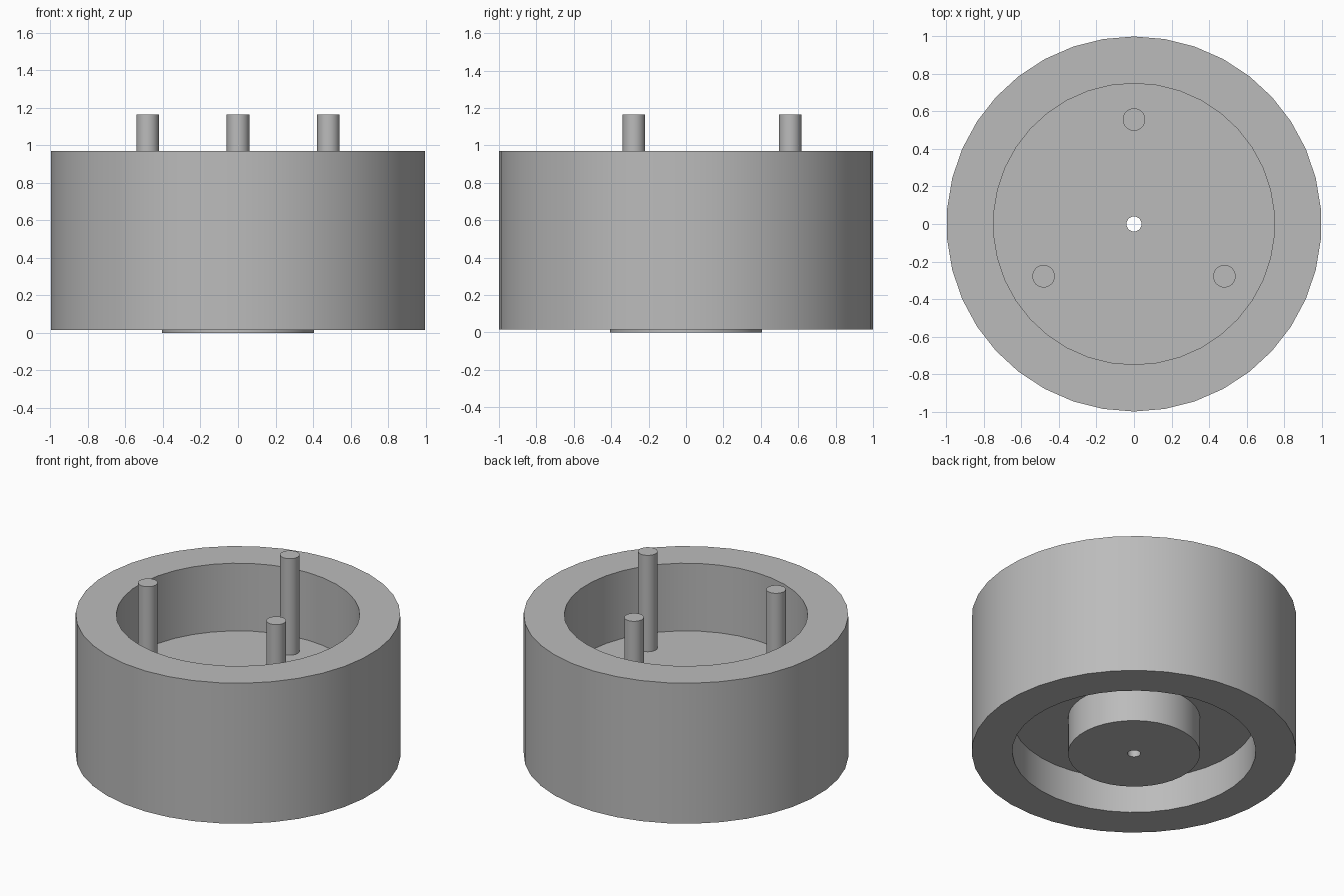
import bpy
import math
from mathutils import Vector

cube = bpy.data.objects.get("Cube")
if cube:
    bpy.data.objects.remove(cube)

GREY = (0.5, 0.5, 0.5, 1)
mat = bpy.data.materials.new("plain grey")
mat.use_nodes = True
mat.diffuse_color = GREY
mat.node_tree.nodes["Principled BSDF"].inputs["Base Color"].default_value = GREY


def lathe(name, profile, sides, centre=(0, 0, 0)):
    """Turn a closed (radius, z) outline about the vertical axis."""
    n = len(profile)
    verts, faces = [], []
    for i in range(sides):
        a = math.pi / 2 + math.tau * i / sides
        verts += [Vector((r * math.cos(a), r * math.sin(a), z)) for r, z in profile]
        j = (i + 1) % sides
        for k in range(n):
            m = (k + 1) % n
            faces.append((i * n + k, j * n + k, j * n + m, i * n + m))
    mesh = bpy.data.meshes.new(name)
    mesh.from_pydata(verts, [], faces)
    mesh.materials.append(mat)
    obj = bpy.data.objects.new(name, mesh)
    obj.location = centre
    bpy.context.collection.objects.link(obj)
    finish(obj)


def finish(obj):
    bpy.ops.object.select_all(action="DESELECT")
    obj.select_set(True)
    bpy.context.view_layer.objects.active = obj
    bpy.ops.object.shade_smooth_by_angle(angle=math.radians(30))


# Thick outer ring, open at both ends
lathe("outer_ring", [(0.75, 0.015), (1, 0.015), (1, 0.97), (0.75, 0.97)], 38)

# Web plate with the hub below it and a bore through both
lathe("web_and_hub", [(0.04, 0), (0.407, 0), (0.407, 0.25), (0.752, 0.25),
                      (0.752, 0.51), (0.04, 0.51)], 38)

# Three pins standing on the web
for i, label in enumerate(("back", "right", "left")):
    a = math.pi / 2 + math.tau * i / 3
    bpy.ops.mesh.primitive_cylinder_add(
        vertices=32, radius=0.06, depth=0.665,
        location=(0.557 * math.cos(a), 0.557 * math.sin(a), 0.8325))
    pin = bpy.context.object
    pin.name = label + "_pin"
    pin.data.materials.append(mat)
    finish(pin)
